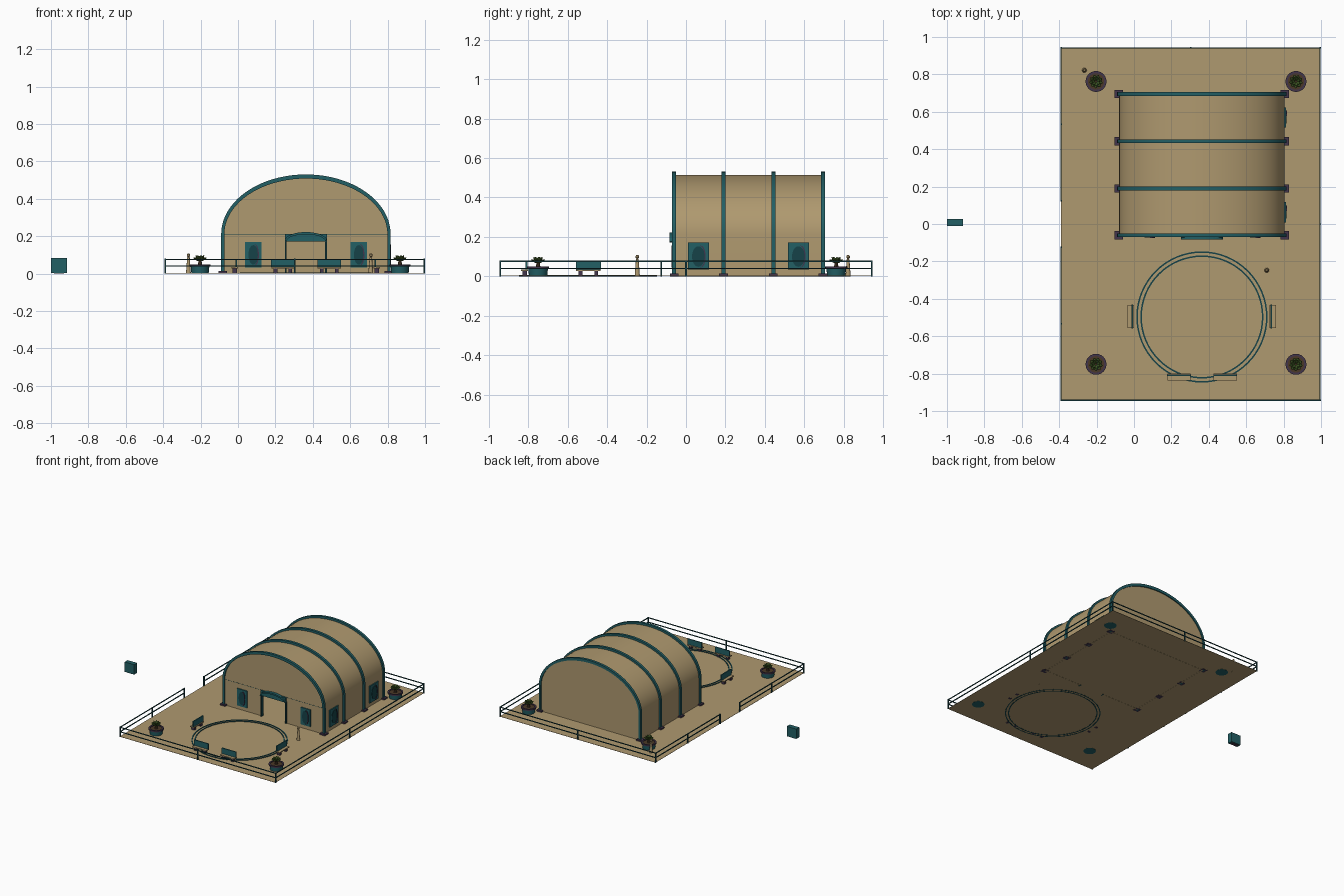
import bpy, bmesh, math
from mathutils import Vector, Matrix

if "Cube" in bpy.data.objects:
    bpy.data.objects.remove(bpy.data.objects["Cube"])


def mat(name, c):
    m = bpy.data.materials.new(name)
    m.diffuse_color = (*c, 1)
    m.use_nodes = True
    m.node_tree.nodes["Principled BSDF"].inputs["Base Color"].default_value = m.diffuse_color
    return m


TAN = mat("tan", (0.43, 0.32, 0.16))
TEAL = mat("teal", (0.016, 0.115, 0.13))
DARK = mat("dark_teal", (0.008, 0.055, 0.065))
PLUM = mat("plum", (0.055, 0.035, 0.07))
GREEN = mat("leaf_green", (0.05, 0.1, 0.018))
BROWN = mat("soil_brown", (0.07, 0.04, 0.02))


def finish(name, bm, m, smooth=False):
    bmesh.ops.recalc_face_normals(bm, faces=bm.faces)
    me = bpy.data.meshes.new(name)
    bm.to_mesh(me)
    bm.free()
    me.materials.append(m)
    ob = bpy.data.objects.new(name, me)
    bpy.context.collection.objects.link(ob)
    if smooth:
        bpy.ops.object.select_all(action='DESELECT')
        ob.select_set(True)
        bpy.context.view_layer.objects.active = ob
        bpy.ops.object.shade_smooth_by_angle(angle=math.radians(35))
    return ob


def box(name, x0, x1, y0, y1, z0, z1, m):
    bm = bmesh.new()
    M = Matrix.Translation(((x0 + x1) / 2, (y0 + y1) / 2, (z0 + z1) / 2)) @ \
        Matrix.Diagonal((x1 - x0, y1 - y0, z1 - z0, 1))
    bmesh.ops.create_cube(bm, size=1, matrix=M)
    return finish(name, bm, m)


def lathe(name, prof, cx, cy, m, n=24, closed=False):
    """Spin an (r, z) profile around a vertical axis."""
    bm = bmesh.new()
    vs = [bm.verts.new((cx + r, cy, z)) for r, z in prof]
    k = len(vs)
    es = [bm.edges.new((vs[i], vs[(i + 1) % k])) for i in range(k if closed else k - 1)]
    bmesh.ops.spin(bm, geom=vs + es, cent=(cx, cy, 0), axis=(0, 0, 1),
                   angle=2 * math.pi, steps=n, use_duplicate=False)
    bmesh.ops.remove_doubles(bm, verts=bm.verts, dist=1e-5)
    return finish(name, bm, m, True)


def extrude_poly(name, pts, y0, y1, m, smooth=False):
    """Extrude an (x, z) outline along y."""
    bm = bmesh.new()
    f = bm.faces.new([bm.verts.new((x, y0, z)) for x, z in pts])
    r = bmesh.ops.extrude_face_region(bm, geom=[f])
    vs = [v for v in r['geom'] if isinstance(v, bmesh.types.BMVert)]
    bmesh.ops.translate(bm, vec=(0, y1 - y0, 0), verts=vs)
    return finish(name, bm, m, smooth)


CX, EAVE = 0.363, 0.21


def arch(w, top, base=0.0, n=40):
    """Straight walls with an elliptical vault, from right foot to left foot."""
    pts = [(CX + w, base)]
    for i in range(n + 1):
        a = math.pi * i / n
        pts.append((CX + w * math.cos(a), EAVE + (top - EAVE) * math.sin(a)))
    return pts + [(CX - w, base)]


# ground slab
box("ground_slab", -0.39, 0.995, -0.945, 0.945, 0.001, 0.003, TAN)

# hangar shell: roof and side walls, back wall, front wall with door opening
extrude_poly("vault_roof_walls", arch(0.442, 0.513) + arch(0.434, 0.505)[::-1],
             -0.055, 0.695, TAN, True)
extrude_poly("back_wall", arch(0.44, 0.511), 0.685, 0.697, TAN)
D0, D1, DH = 0.255, 0.471, 0.178
extrude_poly("front_wall", arch(0.44, 0.511) + [(D0, 0), (D0, DH), (D1, DH), (D1, 0)],
             -0.06, -0.048, TAN)
# thin seam where the vault meets the walls
box("front_eave_seam", CX - 0.44, CX + 0.44, -0.061, -0.059, 0.209, 0.211, DARK)

# ribs and their feet
for y in (-0.06, 0.19, 0.443, 0.695):
    extrude_poly("arch_rib", arch(0.453, 0.53) + arch(0.436, 0.508)[::-1],
                 y - 0.01, y + 0.01, TEAL, True)
    for s in (-1, 1):
        fx = CX + s * 0.444
        box("rib_foot", fx - 0.023, fx + 0.023, y - 0.022, y + 0.022, 0, 0.014, PLUM)

# door surround: jambs, header panel and curved hood
for x in (D0, D1):
    box("door_jamb", x - 0.005, x + 0.005, -0.07, -0.045, 0, DH, DARK)
box("door_header", 0.252, 0.475, -0.072, -0.06, 0.172, 0.212, TEAL)
hood = [(CX + 0.112 * math.cos(math.pi * i / 16), 0.177 + 0.045 * math.sin(math.pi * i / 16))
        for i in range(17)]
inner = [(CX + 0.104 * math.cos(math.pi * i / 16), 0.172 + 0.038 * math.sin(math.pi * i / 16))
         for i in range(17)]
extrude_poly("door_hood", hood + inner[::-1], -0.083, -0.06, TEAL)


# window panels with an oval pane and curved guard, on front and right walls
def window(place, w):
    box_ob = box("window_panel", -w / 2, w / 2, -0.008, 0.0, 0.033, 0.17, TEAL)
    pane = [(0.3 * w * math.cos(t * math.pi / 12), 0.1 + 0.052 * math.sin(t * math.pi / 12))
            for t in range(24)]
    p = extrude_poly("window_pane", pane, -0.011, -0.008, DARK)
    bow = [(w * (0.12 + 0.22 * math.cos(a)), 0.1 + 0.055 * math.sin(a))
           for a in [math.pi * (i / 12 - 0.5) for i in range(13)]]
    g = extrude_poly("window_guard", bow + [(x - 0.006, z) for x, z in bow[::-1]],
                     -0.014, -0.008, PLUM)
    for ob in (box_ob, p, g):
        ob.matrix_world = place


for x in (0.082, 0.646):
    window(Matrix.Translation((x, -0.06, 0)), 0.088)
for y in (0.063, 0.57):
    window(Matrix.Translation((CX + 0.442, y, 0)) @ Matrix.Rotation(math.pi / 2, 4, 'Z'), 0.108)

# ring track: two thin hoops
RY = -0.497
for r in (0.347, 0.325):
    lathe("ring_hoop", [(r - 0.004, 0), (r + 0.004, 0), (r + 0.004, 0.007), (r - 0.004, 0.007)],
          CX, RY, DARK, 64, True)


# benches: seat, upright back board and legs
def bench(x, y, rot):
    M = Matrix.Translation((x, y, 0)) @ Matrix.Rotation(rot, 4, 'Z')
    parts = [box("bench_seat", -0.062, 0.062, -0.018, 0.018, 0.026, 0.034, TAN),
             box("bench_back", -0.064, 0.064, 0.005, 0.013, 0.034, 0.079, TEAL)]
    for s in (-0.04, 0.04):
        parts.append(box("bench_leg", s - 0.01, s + 0.01, -0.012, 0.012, 0, 0.027, PLUM))
    for ob in parts:
        ob.matrix_world = M


bench(0.24, -0.818, 0)
bench(0.488, -0.818, 0)
bench(-0.018, -0.495, -math.pi / 2)
bench(0.742, -0.495, math.pi / 2)

# planters with leafy plants
for px in (-0.203, 0.866):
    for py in (-0.75, 0.762):
        lathe("planter_pot", [(0, 0), (0.046, 0), (0.05, 0.04), (0, 0.04)], px, py, TEAL)
        lathe("planter_rim", [(0.044, 0.038), (0.056, 0.038), (0.056, 0.049), (0.044, 0.049)],
              px, py, PLUM, 24, True)
        lathe("planter_soil", [(0, 0.044), (0.046, 0.044)], px, py, BROWN)
        lathe("plant_stem", [(0.012, 0.044), (0.006, 0.08), (0, 0.08)], px, py, BROWN, 8)
        bm = bmesh.new()
        for n, tilt, z in ((9, 62, 0.066), (7, 35, 0.064)):
            for i in range(n):
                M = Matrix.Translation((px, py, z)) @ \
                    Matrix.Rotation(2 * math.pi * (i + tilt / 90) / n, 4, 'Z') @ \
                    Matrix.Rotation(math.radians(tilt), 4, 'Y') @ \
                    Matrix.Translation((0, 0, 0.021)) @ Matrix.Diagonal((0.006, 0.012, 0.021, 1))
                bmesh.ops.create_icosphere(bm, subdivisions=1, radius=1, matrix=M)
        finish("plant_leaves", bm, GREEN)

# standing pegs with round tops
for x, y in ((-0.265, 0.822), (0.71, -0.247)):
    lathe("visitor_peg", [(0, 0), (0.013, 0), (0.007, 0.085), (0.004, 0.088), (0.009, 0.094),
                          (0.009, 0.102), (0.005, 0.107), (0, 0.108)], x, y, TAN, 12)

# perimeter fence with a gap on the left side
X0, X1, Y0, Y1, T = -0.39, 0.995, -0.942, 0.942, 0.003
runs = [(X0, Y0, X1, Y0), (X0, Y1, X1, Y1), (X1, Y0, X1, Y1),
        (X0, Y0, X0, -0.125), (X0, 0.125, X0, Y1)]
for xa, ya, xb, yb in runs:
    for z in (0.04, 0.076):
        box("fence_rail", xa - T, xb + T, ya - T, yb + T, z - T, z + T, DARK)
    for t in (0, 0.5, 1):
        x, y = xa + (xb - xa) * t, ya + (yb - ya) * t
        box("fence_post", x - 0.004, x + 0.004, y - 0.004, y + 0.004, 0, 0.08, DARK)

# detached cabinet on the far left
box("cabinet_body", -1.0, -0.915, -0.012, 0.026, 0.004, 0.083, TEAL)
box("cabinet_base", -0.985, -0.93, -0.006, 0.02, 0, 0.006, PLUM)
